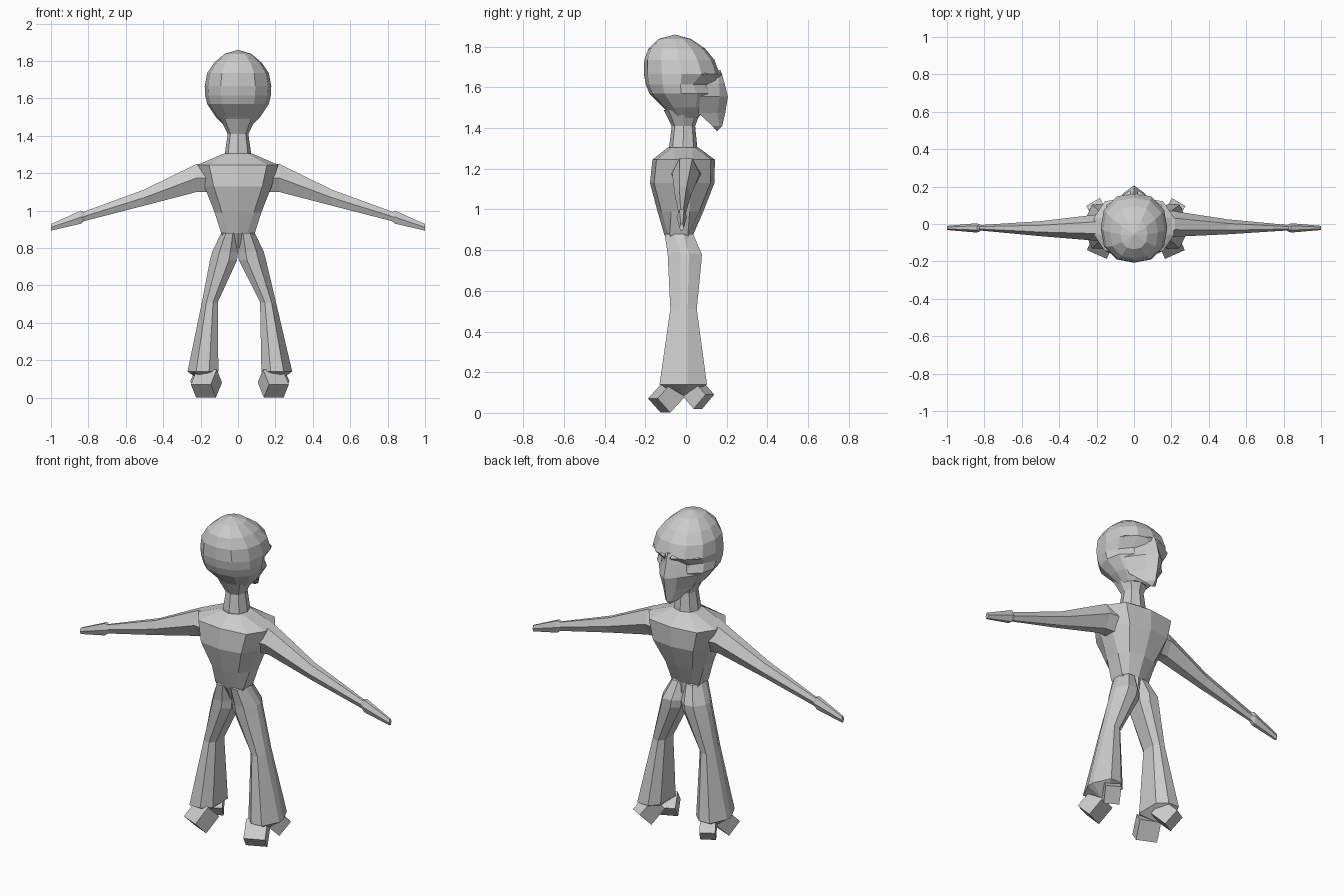
import bpy, bmesh
from math import cos, sin, pi
from mathutils import Vector

if "Cube" in bpy.data.objects:
    bpy.data.objects.remove(bpy.data.objects["Cube"])


def loft(name, rings):
    """Skin a list of point rings (a one-point ring makes a pole)."""
    bm = bmesh.new()
    vs = [[bm.verts.new(p) for p in r] for r in rings]
    for a, b in zip(vs, vs[1:]):
        n = max(len(a), len(b))
        for i in range(n):
            j = (i + 1) % n
            quad = [a[i % len(a)], a[j % len(a)], b[j % len(b)], b[i % len(b)]]
            bm.faces.new(list(dict.fromkeys(quad)))
    for end in (vs[0], vs[-1]):
        if len(end) > 2:
            bm.faces.new(end)
    bmesh.ops.recalc_face_normals(bm, faces=bm.faces)
    me = bpy.data.meshes.new(name)
    bm.to_mesh(me)
    bm.free()
    ob = bpy.data.objects.new(name, me)
    bpy.context.collection.objects.link(ob)
    return ob


def oval(z, w, yb, yf, n=12):
    """Horizontal ring, slightly squarer than an ellipse; yb is towards -y."""
    c, h = (yb + yf) / 2, (yf - yb) / 2
    pts = []
    for i in range(n):
        a = 2 * pi * i / n
        sx, sy = sin(a), cos(a)
        k = 1.0 + 0.05 * abs(sin(2 * a))
        pts.append(Vector((w * sx * k if abs(sx) < .95 else w * sx, c + h * sy * k, z)))
    return pts


# Skull, with hollowed eye sockets on the +y side
skull = [oval(*r) for r in (
    (1.45, .07, -.065, .06), (1.50, .118, -.11, .10), (1.57, .165, -.18, .13),
    (1.615, .175, -.198, .145), (1.665, .178, -.207, .165), (1.735, .165, -.205, .14),
    (1.79, .128, -.185, .095), (1.838, .072, -.135, .025))]
for i in (1, 11):
    skull[3][i].y -= .035
for i in (2, 10):
    skull[3][i] = Vector((skull[3][i].x * .88, skull[3][i].y - .03, 1.615))
loft("head", [[Vector((0, -.04, 1.44))]] + skull + [[Vector((0, -.055, 1.86))]])


# Pointed muzzle hanging down to the chin
def wedge(z, w, yback, yfront):
    return [(-w, yback, z), (-w * .45, yback * .3 + yfront * .7, z), (0, yfront, z),
            (w * .45, yback * .3 + yfront * .7, z), (w, yback, z)]


loft("muzzle", [wedge(*r) for r in (
    (1.685, .03, .10, .17), (1.62, .075, .10, .19), (1.555, .125, .07, .206),
    (1.475, .09, .06, .193), (1.41, .04, .13, .178))] + [[(0, .152, 1.383)]])

# Slanted brow ridges
for s, side in ((-1, "left"), (1, "right")):
    loft(side + "_brow", [
        [(s * .02, .13, 1.69), (s * .02, .18, 1.665), (s * .02, .13, 1.625)],
        [(s * .14, .05, 1.69), (s * .15, .10, 1.665), (s * .14, .05, 1.645)]])

# Neck
loft("neck", [oval(1.28, .072, -.085, .058, 8), oval(1.31, .07, -.083, .055, 8),
              oval(1.41, .055, -.07, .045, 8), oval(1.49, .095, -.11, .075, 8)])


# Torso: wide angular chest narrowing to the waist
def chest(z, w, wf, yf, yb):
    m = (yf + yb) / 2
    half = [(0, yf), (wf, yf + .02), (w, m - .045), (w, m + .045), (wf, yb - .02), (0, yb)]
    return [(x, y, z) for x, y in half] + [(-x, y, z) for x, y in half[4:0:-1]]


loft("torso", [chest(*r) for r in (
    (.80, .05, .03, -.07, .04), (.88, .09, .05, -.108, .037), (.99, .125, .085, -.14, .085),
    (1.13, .18, .13, -.177, .14), (1.245, .215, .155, -.165, .142),
    (1.305, .075, .05, -.09, .06))])


# Arms: tapering sleeve, then a small pointed hand
def arm_ring(s, x, top, bot, yc, hy):
    m = (top + bot) / 2
    return [(s * x, yc - hy * .45, top), (s * x, yc + hy * .45, top), (s * x, yc + hy, m),
            (s * x, yc + hy * .45, bot), (s * x, yc - hy * .45, bot), (s * x, yc - hy, m)]


for s, side in ((-1, "left"), (1, "right")):
    d = .01 * s
    loft(side + "_arm", [arm_ring(s, *r) for r in (
        (.12, 1.25, 1.10, -.01 + d, .08), (.22, 1.25, 1.10, -.01 + d, .068),
        (.50, 1.113, 1.027, -.02 + d / 2, .04), (.83, .992, .942, -.02, .014))])
    loft(side + "_hand", [arm_ring(s, *r) for r in (
        (.81, .985, .955, -.021, .012), (.84, 1.0, .93, -.021, .025),
        (1.0, .928, .893, -.021, .011))])


# Legs: flared from the knee
def leg_ring(s, z, xi, xo, yf, yb, off=0):
    w, m = xo - xi, (yf + yb) / 2
    pts = [(xi, yf * .6 + m * .4), (xi + w * .3, yf), (xi + w * .72, yf),
           (xo, m - .02), (xo, m + .02), (xi + w * .72, yb), (xi + w * .3, yb),
           (xi, yb * .6 + m * .4)]
    return [(s * x + off, y, z) for x, y in pts]


for s, side in ((-1, "left"), (1, "right")):
    loft(side + "_leg", [leg_ring(s, *r) for r in (
        (.88, 0, .09, -.105, .035), (.78, 0, .138, -.09, .078), (.735, .005, .15, -.088, .075),
        (.51, .113, .198, -.077, .053, .005), (.14, .115, .28, -.13, .103, .01))]
        + [[((s * .19 + .01), -.015, .075)]])

    # Two splayed toes, forward and backward
    for part, c, d, hw in (("front_toe", (.195, -.132, .036), (.4, -.9, 0), .058),
                           ("back_toe", (.212, .088, .055), (.5, .86, 0), .042)):
        c = Vector((s * c[0] + .01, c[1], c[2]))
        d = Vector((s * d[0], d[1], 0)).normalized()
        up = Vector((0, 0, 1))
        u, v = d.cross(up) * hw, d * .034 + up * .035
        back = c - (d - up) * .08
        loft(side + "_" + part,
             [[q - u - v, q + u - v, q + u + v, q - u + v] for q in (back, c)])
